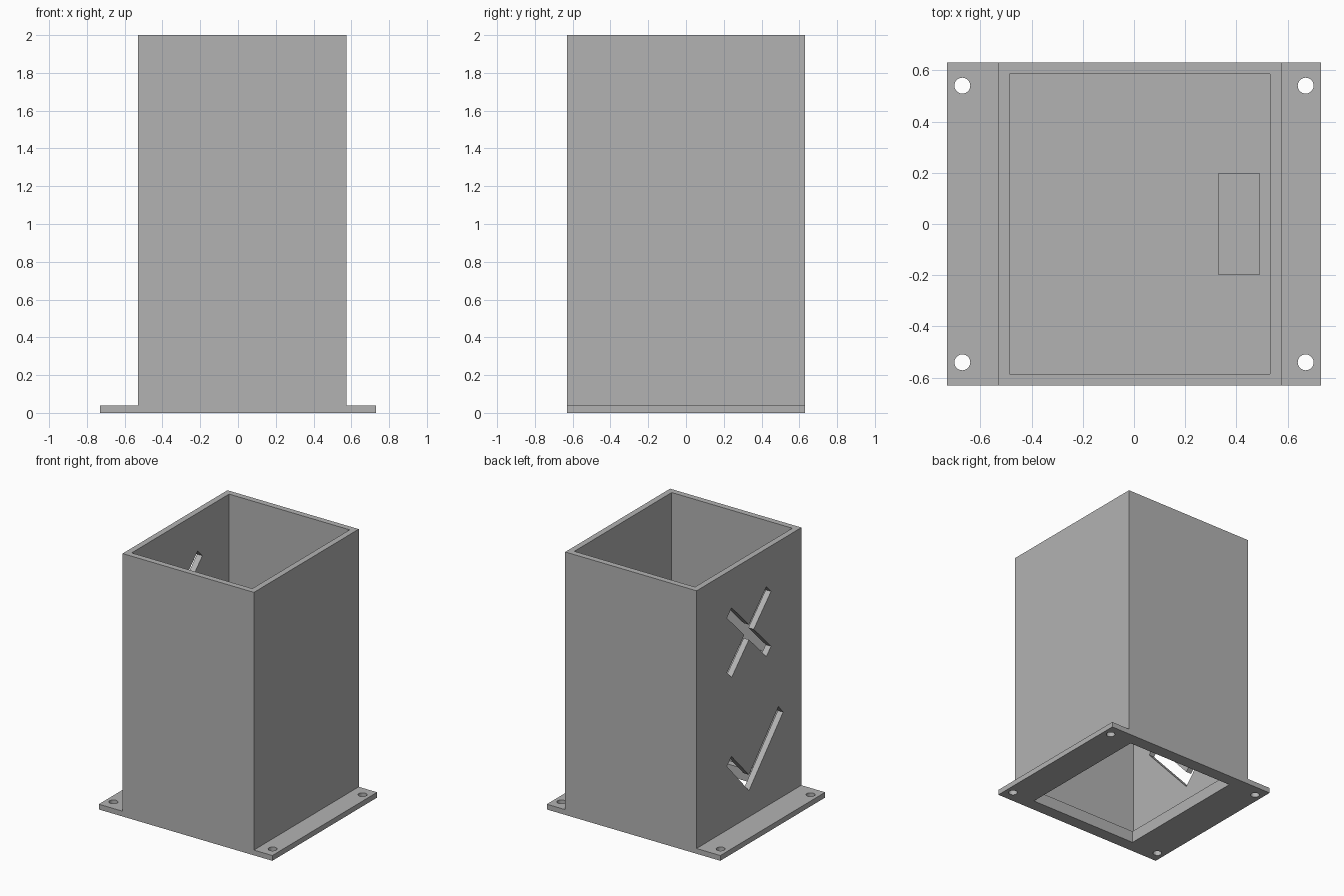
import bpy, bmesh
from mathutils import Matrix, Vector

default = bpy.data.objects.get("Cube")
if default:
    bpy.data.objects.remove(default)

grey = bpy.data.materials.new("plain_grey")
grey.use_nodes = True
grey.diffuse_color = (0.45, 0.45, 0.45, 1)
grey.node_tree.nodes["Principled BSDF"].inputs["Base Color"].default_value = (0.45, 0.45, 0.45, 1)


def finish(name, bm):
    bmesh.ops.recalc_face_normals(bm, faces=bm.faces)
    mesh = bpy.data.meshes.new(name)
    bm.to_mesh(mesh)
    bm.free()
    mesh.materials.append(grey)
    obj = bpy.data.objects.new(name, mesh)
    bpy.context.collection.objects.link(obj)
    return obj


def box(name, size, centre, tilt=0.0):
    """Box, optionally tilted about the x axis."""
    bm = bmesh.new()
    bmesh.ops.create_cube(bm, size=1, matrix=Matrix.Translation(centre)
                          @ Matrix.Rotation(tilt, 4, 'X') @ Matrix.Diagonal((*size, 1)))
    return finish(name, bm)


def slab(name, hx, hy, z0, z1, x=0.0):
    """Box given by half widths and a height range."""
    return box(name, (2 * hx, 2 * hy, z1 - z0), (x, 0, (z0 + z1) / 2))


def cut(obj, cutter):
    cutter.hide_render = True
    mod = obj.modifiers.new("cut", 'BOOLEAN')
    mod.operation = 'DIFFERENCE'
    mod.solver = 'EXACT'
    mod.object = cutter
    bpy.context.view_layer.objects.active = obj
    bpy.ops.object.modifier_apply(modifier=mod.name)
    bpy.data.objects.remove(cutter)


AXIS = 0.0225            # the tube sits slightly off the flange centre
OUT_X, OUT_Y = 0.5525, 0.63
IN_X, IN_Y = 0.5075, 0.585
LIP_X, LIP_Y = 0.4575, 0.535
BASE = 0.04

# Mounting flange with central opening and four screw holes
flange = slab("mounting_flange", 0.73, OUT_Y, 0, BASE)
cut(flange, slab("opening_cutter", LIP_X, LIP_Y, -0.1, 0.1, AXIS))
for sx in (-1, 1):
    for sy in (-1, 1):
        bm = bmesh.new()
        bmesh.ops.create_cone(bm, cap_ends=True, segments=32, radius1=0.031, radius2=0.031,
                              depth=0.2, matrix=Matrix.Translation((sx * 0.67, sy * 0.54, 0)))
        cut(flange, finish("screw_cutter", bm))

# Open square tube
tube = slab("tube_walls", OUT_X, OUT_Y, BASE, 2, AXIS)
cut(tube, slab("bore_cutter", IN_X, IN_Y, -0.1, 2.1, AXIS))

# Cross-shaped slot in the side wall
WALL = -0.5075
for tilt in (0.7854, -0.7854):
    cut(tube, box("cross_cutter", (0.2, 0.67, 0.08), (WALL, 0, 1.445), tilt))

# Tick-shaped slot below it
tick = [(0, 0.24), (-0.41, 0.68), (-0.355, 0.745), (0, 0.36), (0.21, 0.58), (0.265, 0.525)]
bm = bmesh.new()
face = bm.faces.new([bm.verts.new((WALL - 0.1, y, z)) for y, z in tick])
side = bmesh.ops.extrude_face_region(bm, geom=[face])["geom"]
bmesh.ops.translate(bm, vec=Vector((0.2, 0, 0)),
                    verts=[v for v in side if isinstance(v, bmesh.types.BMVert)])
cut(tube, finish("tick_cutter", bm))

# Inner ledge around the bottom opening
ledge = slab("bottom_ledge", IN_X, IN_Y, BASE, 0.09, AXIS)
cut(ledge, slab("ledge_cutter", LIP_X, LIP_Y, 0, 0.2, AXIS))

# Shelf dividing the two chambers, with a low rectangular pad
slab("dividing_shelf", IN_X, IN_Y, 0.96, 1.0, AXIS)
slab("shelf_pad", 0.08, 0.2, 1.0, 1.02, 0.41)
